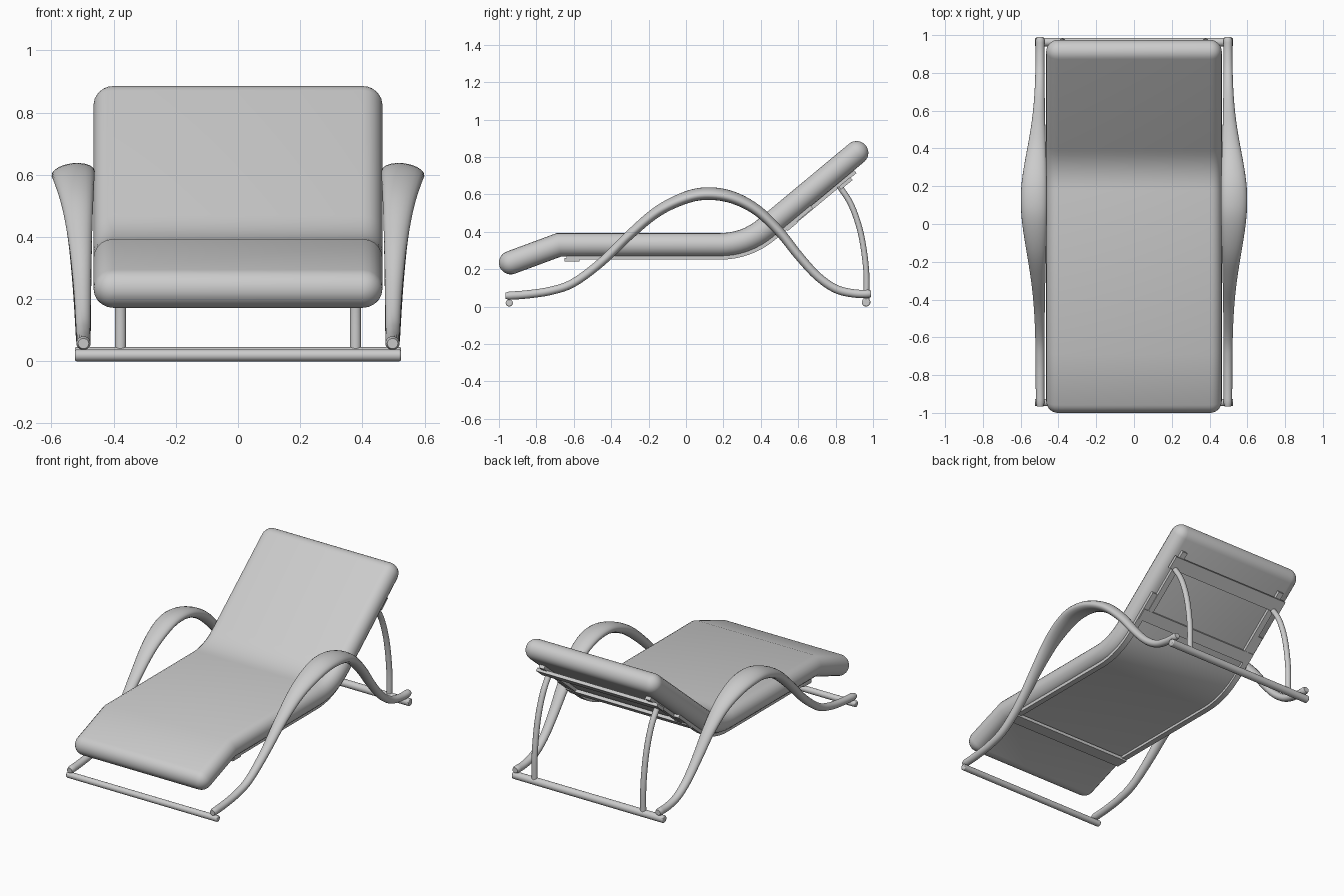
import bpy, bmesh, math
from mathutils import Vector

if "Cube" in bpy.data.objects:
    bpy.data.objects.remove(bpy.data.objects["Cube"])


def finish(ob, mirror=False):
    bpy.ops.object.select_all(action='DESELECT')
    ob.select_set(True)
    bpy.context.view_layer.objects.active = ob
    bpy.ops.object.shade_smooth_by_angle(angle=math.radians(40))
    if mirror:
        ob.modifiers.new("mirror", 'MIRROR')
    return ob


def smooth(pts, n=6):
    """Catmull-Rom curve through (y, z) points."""
    p = [Vector(q) for q in pts]
    p = [2 * p[0] - p[1]] + p + [2 * p[-1] - p[-2]]
    out = []
    for a, b, c, d in zip(p, p[1:], p[2:], p[3:]):
        for i in range(n):
            t = i / n
            out.append(0.5 * (2 * b + (c - a) * t + (2 * a - 5 * b + 4 * c - d) * t * t
                              + (3 * b - a - 3 * c + d) * t ** 3))
    return out + [p[-2]]


def normals(path):
    """Mitred normals of a (y, z) path."""
    out = []
    for i in range(len(path)):
        a = path[i] - path[max(i - 1, 0)]
        b = path[min(i + 1, len(path) - 1)] - path[i]
        a = a.normalized() if a.length else b.normalized()
        b = b.normalized() if b.length else a
        t = (a + b).normalized()
        out.append(Vector((-t.y, t.x)) / t.dot(a))
    return out


def sweep(name, path, section, mirror=False):
    """section(i, p) gives (x, offset along normal) points at station i."""
    bm = bmesh.new()
    rings = []
    for i, (p, n) in enumerate(zip(path, normals(path))):
        rings.append([bm.verts.new((x, p.x + n.x * v, p.y + n.y * v)) for x, v in section(i, p)])
    for r, s in zip(rings, rings[1:]):
        for j in range(len(r)):
            k = (j + 1) % len(r)
            bm.faces.new((r[j], r[k], s[k], s[j]))
    bm.faces.new(rings[0])
    bm.faces.new(rings[-1])
    bmesh.ops.recalc_face_normals(bm, faces=bm.faces)
    me = bpy.data.meshes.new(name)
    bm.to_mesh(me)
    bm.free()
    ob = bpy.data.objects.new(name, me)
    bpy.context.collection.objects.link(ob)
    return finish(ob, mirror)


def ellipse(cx, a, b, tilt=0, n=20):
    c, s = math.cos(tilt), math.sin(tilt)
    pts = [(a * math.cos(2 * math.pi * k / n), b * math.sin(2 * math.pi * k / n)) for k in range(n)]
    return [(cx + u * c - v * s, u * s + v * c) for u, v in pts]


def rect(cx, cv, a, b):
    return [(cx - a, cv - b), (cx + a, cv - b), (cx + a, cv + b), (cx - a, cv + b)]


# Centre line of the cushion: foot, seat, rounded bend, back
FOOT, KNEE, HIP, HEAD = map(Vector, ((-0.937, 0.235), (-0.68, 0.33), (0.32, 0.33), (0.912, 0.822)))
R, W = 0.063, 0.465
foot_dir, back_dir = (FOOT - KNEE).normalized(), (HEAD - HIP).normalized()
b0, b2 = HIP - Vector((0.14, 0)), HIP + back_dir * 0.14
bend = [b0 * (1 - t) ** 2 + HIP * 2 * t * (1 - t) + b2 * t * t for t in [i / 8 for i in range(9)]]

# Cushion: stadium section with rounded ends
angles = [math.radians(a) for a in (12, 24, 36, 48, 60, 72, 82, 88)]
path = [FOOT + foot_dir * R * math.sin(a) for a in reversed(angles)] + [FOOT, KNEE] + bend + [HEAD]
path += [HEAD + back_dir * R * math.sin(a) for a in angles]
inner = len(path) - 2 * len(angles)
phi = list(reversed(angles)) + [0] * inner + angles


def cushion_section(i, p):
    h = R * math.cos(phi[i])
    w = W - R * (1 - math.cos(phi[i])) - h
    pts = []
    for side, start in ((1, -90), (-1, 90)):
        for k in range(11):
            a = math.radians(start + 18 * k)
            pts.append((side * w + h * math.cos(a), h * math.sin(a)))
    return pts


sweep("cushion", path, cushion_section)

# Arms: looping tubes, flattened and widened at the top
arm = smooth([(-0.965, 0.057), (-0.85, 0.065), (-0.72, 0.085), (-0.6, 0.128), (-0.45, 0.24),
              (-0.3, 0.385), (-0.15, 0.51), (0, 0.583), (0.12, 0.604), (0.25, 0.583),
              (0.38, 0.515), (0.5, 0.4), (0.6, 0.275), (0.7, 0.165), (0.8, 0.095),
              (0.9, 0.07), (0.99, 0.068)])


def arm_section(i, p):
    k = math.exp(-((p.x - 0.13) / (0.4 if p.x < 0.13 else 0.36)) ** 2)
    end = 0.75 if i in (0, len(arm) - 1) else 1
    return ellipse(0.497 + 0.033 * k, (0.023 + 0.047 * k) * end, (0.022 + 0.011 * k) * end,
                   -0.12 * k)


sweep("arm", arm, arm_section, True)

# Floor bars
for name, y, r in (("front_floor_bar", -0.945, 0.019), ("rear_floor_bar", 0.963, 0.023)):
    bpy.ops.mesh.primitive_cylinder_add(vertices=20, radius=r, depth=1.05, location=(0, y, r),
                                        rotation=(0, math.pi / 2, 0))
    ob = bpy.context.object
    ob.name = name
    bev = ob.modifiers.new("bevel", 'BEVEL')
    bev.width, bev.segments = 0.006, 2
    finish(ob)

# Curved struts holding the back
strut = smooth([(0.965, 0.03), (0.963, 0.2), (0.935, 0.39), (0.885, 0.54), (0.82, 0.645)])
sweep("back_strut", strut, lambda i, p: ellipse(0.378, 0.018, 0.016, n=14), True)

# Rails under the cushion
rail_path = [Vector((-0.64, 0.33))] + bend + [HIP + back_dir * 0.40]
sweep("under_rail", rail_path, lambda i, p: rect(0.405, -0.066, 0.018, 0.013), True)
upper = [HIP + back_dir * 0.28, HIP + back_dir * 0.70]
sweep("back_rail", upper, lambda i, p: rect(0.37, -0.070, 0.018, 0.013), True)

# Cross slats under the cushion
slats = {"front_slat": (Vector((-0.65, 0.33)), Vector((-0.57, 0.33)), -0.08),
         "middle_slat": (HIP + back_dir * 0.22, HIP + back_dir * 0.29, -0.076),
         "upper_slat": (HIP + back_dir * 0.58, HIP + back_dir * 0.66, -0.088)}
for name, (a, b, off) in slats.items():
    sweep(name, [a, b], lambda i, p: rect(0, off, 0.42, 0.010))
